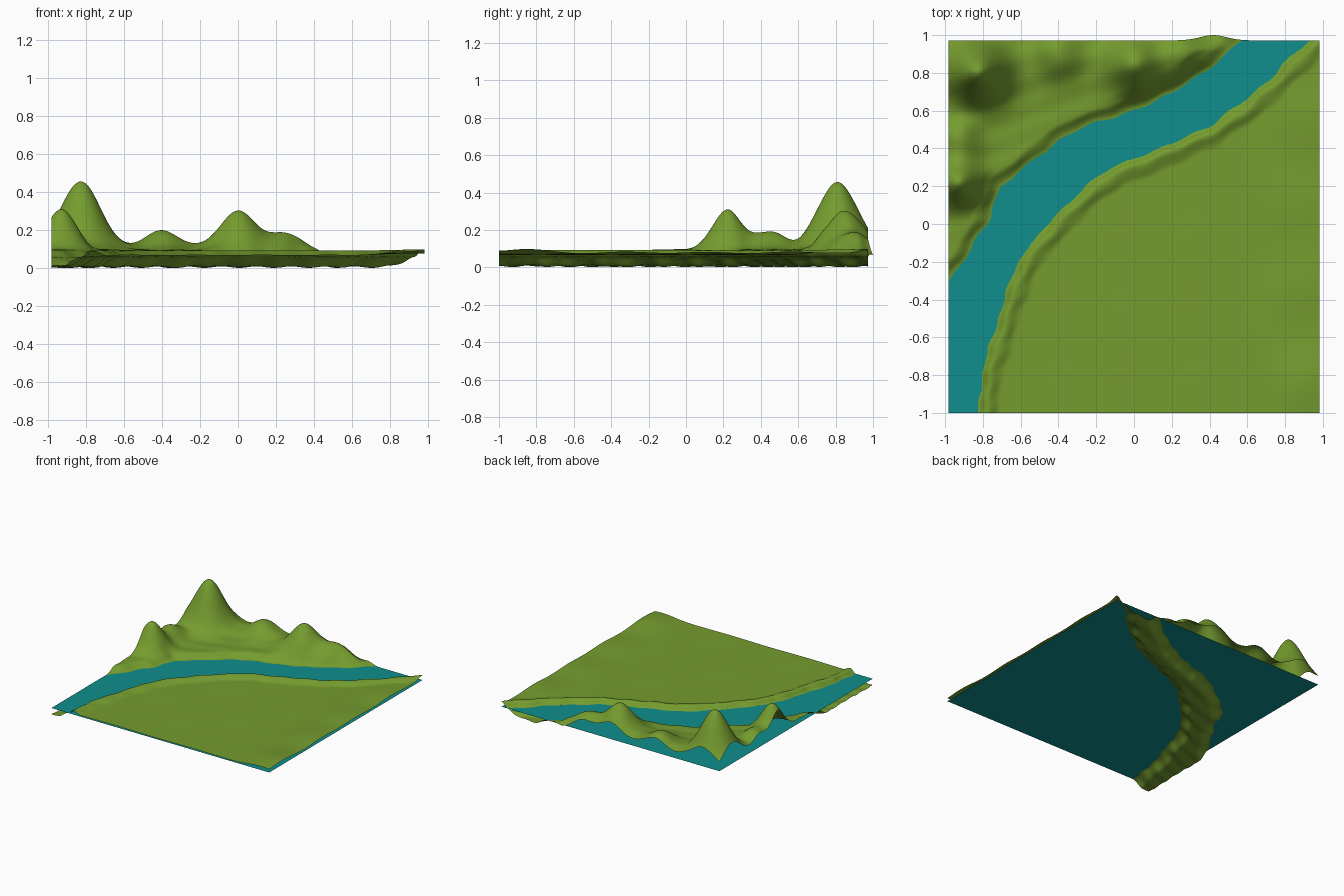
import bpy, math

if "Cube" in bpy.data.objects:
    bpy.data.objects.remove(bpy.data.objects["Cube"])

N = 190
X0, X1, Y0, Y1 = -0.982, 0.982, -1.0, 0.972
WATER = 0.058

# river banks as seen from above, running south-west to north-east
FAR_BANK = [(-1.25, -0.62), (-0.98, -0.31), (-0.78, 0.0), (-0.71, 0.19), (-0.59, 0.29),
            (-0.42, 0.43), (-0.28, 0.51), (0.0, 0.60), (0.2, 0.69), (0.38, 0.81),
            (0.57, 0.97), (0.8, 1.2)]
NEAR_BANK = [(-0.84, -1.3), (-0.83, -1.0), (-0.80, -0.78), (-0.72, -0.5), (-0.62, -0.21),
             (-0.5, -0.05), (-0.3, 0.16), (-0.12, 0.30), (0.1, 0.385), (0.4, 0.52),
             (0.6, 0.66), (0.75, 0.8), (0.92, 0.97), (1.15, 1.2)]
# hills: x, y, extra height, spread
HILLS = [(-0.83, 0.81, 0.36, 0.108), (-0.93, 0.22, 0.215, 0.078), (-0.93, 0.45, 0.095, 0.08),
         (-0.4, 0.9, 0.105, 0.095), (0.0, 0.85, 0.205, 0.10), (0.26, 0.9, 0.085, 0.085)]


def smooth(t):
    t = max(0.0, min(1.0, t))
    return t * t * (3 - 2 * t)


def side_distance(x, y, line):
    """Signed distance to a bank; positive on its left."""
    best, sign = 1e9, 1
    for (ax, ay), (bx, by) in zip(line, line[1:]):
        dx, dy = bx - ax, by - ay
        t = max(0, min(1, ((x - ax) * dx + (y - ay) * dy) / (dx * dx + dy * dy)))
        d = (x - ax - t * dx) ** 2 + (y - ay - t * dy) ** 2
        if d < best:
            best, sign = d, (1 if dx * (y - ay) - dy * (x - ax) > 0 else -1)
    return sign * math.sqrt(best)


def gauss(dx, dy, s):
    return math.exp(-(dx * dx + dy * dy) / (2 * s * s))


def height(x, y):
    ripple = 0.005 * math.sin(31 * x + 9 * y) + 0.004 * math.sin(47 * y - 17 * x)
    far = side_distance(x, y, FAR_BANK) + ripple
    near = -side_distance(x, y, NEAR_BANK) + ripple
    if far > 0:      # hilly side: steep bank, then rolling hills
        z = WATER + 0.036 * smooth(far / 0.07)
        hills = sum(h * gauss(x - hx, y - hy, s) for hx, hy, h, s in HILLS)
        return z + hills * smooth(far / 0.12) + 0.4 * ripple * smooth(far / 0.1)
    if near > 0:     # meadow side: low levee, then flat ground
        levee = 0.024 * smooth(near / 0.04) * (1 - smooth((near - 0.045) / 0.07))
        z = WATER + 0.010 * smooth(near / 0.03) + levee
        z += 0.012 * smooth((x - 0.6) / 0.3) * smooth(near / 0.1) * (1 + 0.3 * math.sin(14 * y))
        z += 0.016 * math.exp(-((x - 0.9) / 0.12) ** 2 - ((y + 0.88) / 0.17) ** 2)
        return z + 0.0015 * math.sin(9 * x + 2) * math.sin(8 * y) * smooth(near / 0.1)
    depth = min(-far, -near)   # river bed
    return WATER - 0.050 * smooth(depth / 0.085) + 0.8 * ripple * smooth(depth / 0.06)


def material(name, rgb):
    m = bpy.data.materials.new(name)
    m.diffuse_color = (*rgb, 1)
    m.use_nodes = True
    m.node_tree.nodes["Principled BSDF"].inputs["Base Color"].default_value = m.diffuse_color
    return m


def add_mesh(name, verts, faces, mat):
    me = bpy.data.meshes.new(name)
    me.from_pydata(verts, [], faces)
    me.materials.append(mat)
    ob = bpy.data.objects.new(name, me)
    bpy.context.collection.objects.link(ob)
    return ob


# terrain sheet, its back edge bulging slightly where the last hill meets the river
verts = []
for j in range(N + 1):
    for i in range(N + 1):
        x = X0 + (X1 - X0) * i / N
        y = Y0 + (Y1 - Y0) * j / N
        bulge = 0.028 * gauss(x - 0.42, 0, 0.07) * smooth((y - 0.92) / 0.05)
        z = height(x, y)
        z += (WATER + 0.004 - z) * bulge / 0.028 * 0.9 if z > WATER else 0
        verts.append((x, y + bulge, max(z, 0.0)))
faces = []
for j in range(N):
    for i in range(N):
        a = j * (N + 1) + i
        faces.append((a, a + 1, a + N + 2, a + N + 1))
terrain = add_mesh("terrain", verts, faces, material("grass green", (0.177, 0.333, 0.028)))
terrain.data.polygons.foreach_set("use_smooth", [True] * len(faces))

# flat water sheet filling the river channel
add_mesh("water", [(X0, Y0, WATER), (X1, Y0, WATER), (X1, Y1, WATER), (X0, Y1, WATER)],
         [(0, 1, 2, 3)], material("river teal", (0.005, 0.27, 0.27)))
